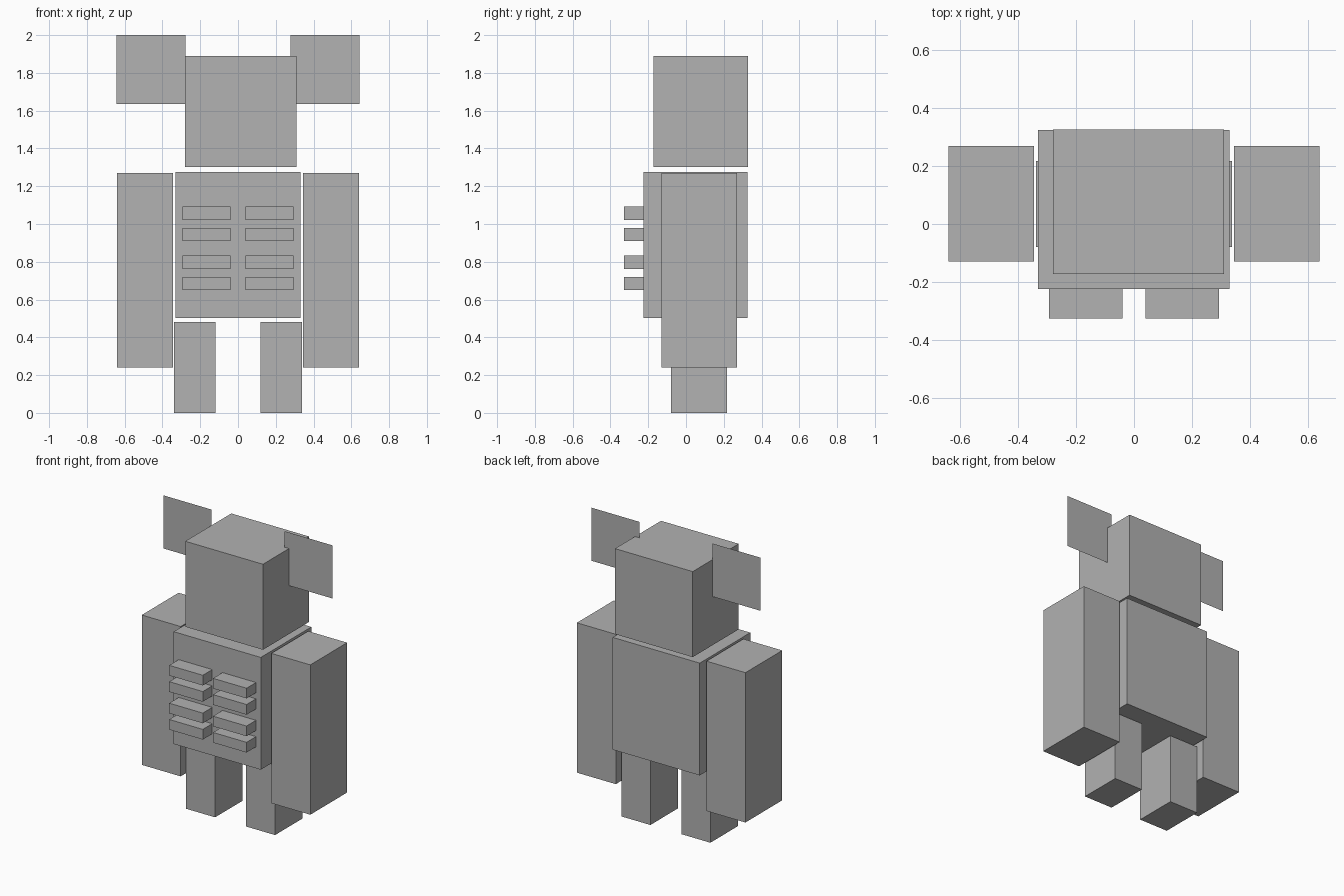
import bpy
import bmesh
from mathutils import Vector

cube = bpy.data.objects.get("Cube")
if cube:
    bpy.data.objects.remove(cube, do_unlink=True)

# Single plain grey for the whole figure
grey = bpy.data.materials.new("plain_grey")
grey.use_nodes = True
grey.diffuse_color = (0.445, 0.445, 0.445, 1)
grey.node_tree.nodes["Principled BSDF"].inputs["Base Color"].default_value = grey.diffuse_color


def finish(name, bm):
    mesh = bpy.data.meshes.new(name)
    bm.to_mesh(mesh)
    bm.free()
    mesh.materials.append(grey)
    obj = bpy.data.objects.new(name, mesh)
    bpy.context.scene.collection.objects.link(obj)
    return obj


def box(name, x, y, z):
    """Box from its (low, high) extents on each axis."""
    bm = bmesh.new()
    bmesh.ops.create_cube(bm, size=1)
    low, high = (Vector(c) for c in zip(x, y, z))
    bmesh.ops.scale(bm, vec=high - low, verts=bm.verts)
    bmesh.ops.translate(bm, vec=(low + high) / 2, verts=bm.verts)
    return finish(name, bm)


def card(name, x, y, z):
    """Flat upright sheet facing the front."""
    bm = bmesh.new()
    corners = [(x[0], z[0]), (x[1], z[0]), (x[1], z[1]), (x[0], z[1])]
    bm.faces.new([bm.verts.new((px, y, pz)) for px, pz in corners])
    return finish(name, bm)


# Head and torso
box("head", (-0.28, 0.311), (-0.173, 0.327), (1.302, 1.89))
box("torso", (-0.332, 0.33), (-0.224, 0.325), (0.502, 1.274))

# Paired parts, given on the left and mirrored to the right
for side, sign in (("left", 1), ("right", -1)):
    def span(a, b):
        return tuple(sorted((a * sign, b * sign)))

    box(side + "_arm", span(0.345, 0.641), (-0.13, 0.27), (0.24, 1.27))
    box(side + "_leg", span(0.118, 0.338), (-0.08, 0.218), (0, 0.482))
    card(side + "_ear", span(0.278, 0.643), 0.11, (1.635, 2))

    # Ribs on the chest
    for i, base in enumerate((0.65, 0.762, 0.91, 1.022)):
        box(f"{side}_rib_{i + 1}", span(0.039, 0.294), (-0.327, -0.224), (base, base + 0.07))
